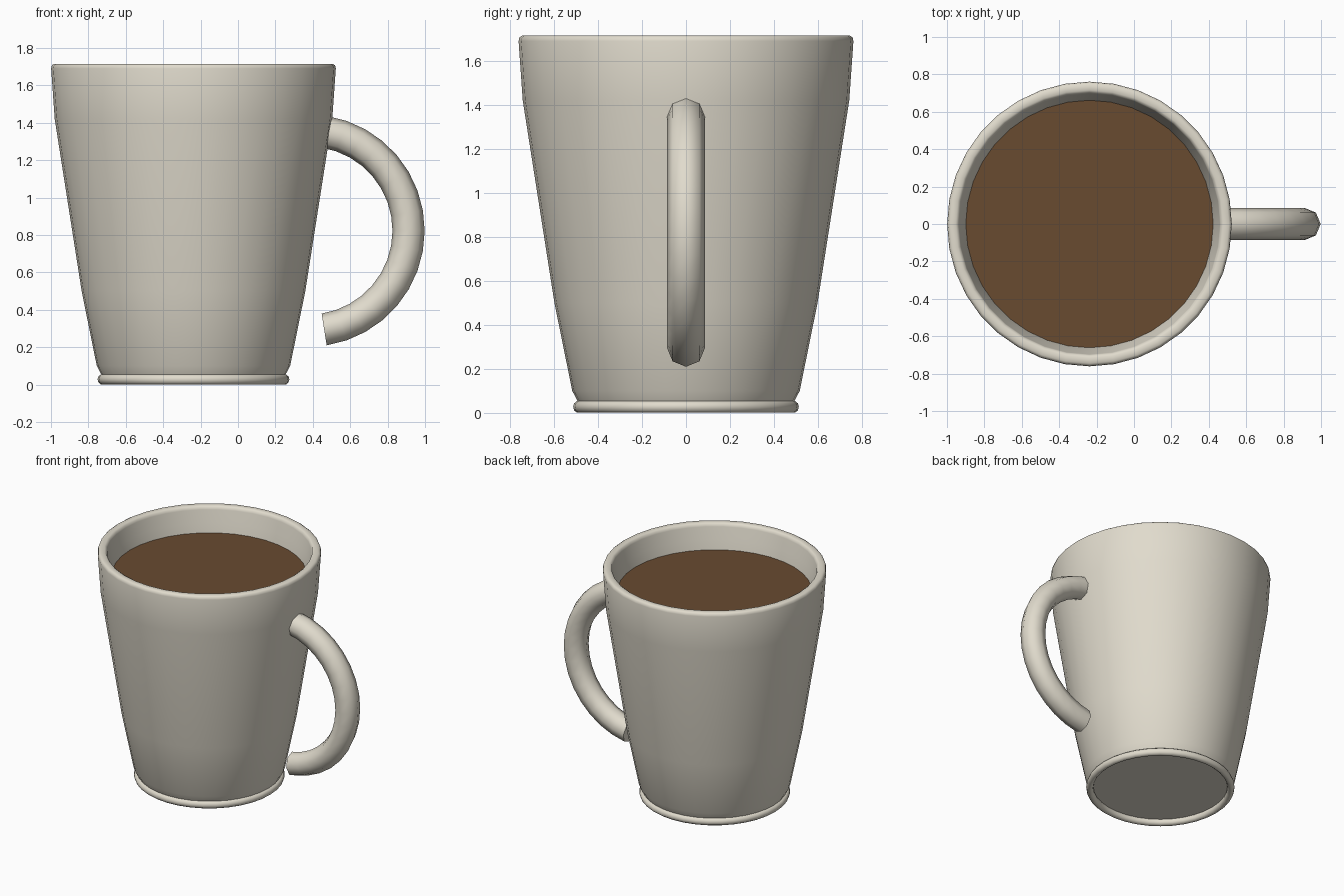
import bpy, bmesh, math
from mathutils import Vector

if "Cube" in bpy.data.objects:
    bpy.data.objects.remove(bpy.data.objects["Cube"])

CX = -0.238      # mug axis
SIDES = 36


def material(name, rgb):
    m = bpy.data.materials.new(name)
    m.diffuse_color = (*rgb, 1)
    m.use_nodes = True
    m.node_tree.nodes["Principled BSDF"].inputs["Base Color"].default_value = m.diffuse_color
    return m


cream = material("cream ceramic", (0.75, 0.71, 0.61))
brown = material("brown coffee", (0.14, 0.07, 0.03))


def finish(name, bm, mat, angle=40):
    bmesh.ops.recalc_face_normals(bm, faces=bm.faces)
    mesh = bpy.data.meshes.new(name)
    bm.to_mesh(mesh)
    bm.free()
    mesh.materials.append(mat)
    ob = bpy.data.objects.new(name, mesh)
    bpy.context.collection.objects.link(ob)
    bpy.ops.object.select_all(action='DESELECT')
    ob.select_set(True)
    bpy.context.view_layer.objects.active = ob
    bpy.ops.object.shade_smooth_by_angle(angle=math.radians(angle))
    return ob


def skin(bm, rings, wrap):
    """Join successive closed rings of vertices with quads."""
    pairs = list(zip(rings, rings[1:]))
    if wrap:
        pairs.append((rings[-1], rings[0]))
    for a, b in pairs:
        n = len(a)
        for i in range(n):
            j = (i + 1) % n
            bm.faces.new((a[i], a[j], b[j], b[i]))


def revolve(name, profile, mat, wrap=False, angle=40):
    """Lathe (radius, z) points about the mug axis; open ends get capped."""
    bm = bmesh.new()
    rings = []
    for r, z in profile:
        rings.append([bm.verts.new((CX + r * math.cos(t), r * math.sin(t), z))
                      for t in (2 * math.pi * i / SIDES for i in range(SIDES))])
    skin(bm, rings, wrap)
    if not wrap:
        bm.faces.new(rings[0])
        bm.faces.new(rings[-1])
    return finish(name, bm, mat, angle)


# Mug wall: outside going up, rounded lip, inside going down
revolve("mug_body", [
    (0.485, 0.04), (0.517, 0.10), (0.598, 0.50), (0.742, 1.42),
    (0.761, 1.69), (0.757, 1.707), (0.745, 1.715),
    (0.715, 1.715), (0.702, 1.707), (0.697, 1.69),
    (0.680, 1.60), (0.661, 1.53), (0.54, 0.50), (0.47, 0.12)], cream, angle=50)

# Rounded foot ring under the body
revolve("foot_ring", [
    (0.488 + 0.025 * math.cos(a), 0.0275 + 0.0275 * math.sin(a))
    for a in (2 * math.pi * i / 10 for i in range(10))], cream, wrap=True, angle=60)

# Coffee surface
bm = bmesh.new()
bmesh.ops.create_circle(bm, cap_ends=True, segments=SIDES, radius=0.662)
bmesh.ops.translate(bm, verts=bm.verts, vec=(CX, 0, 1.532))
finish("coffee", bm, brown)

# Handle: eight-sided tube swept along an arc, with flat ends
bm = bmesh.new()
rings = []
STEPS, SWEEP, R, TUBE = 16, math.radians(81), 0.535, 0.086
for k in range(STEPS + 1):
    t = -SWEEP + 2 * SWEEP * k / STEPS
    out = Vector((math.cos(t), 0, math.sin(t)))
    mid = Vector((0.377, 0, 0.823)) + out * R
    rings.append([bm.verts.new(mid + TUBE * (out * math.cos(a) + Vector((0, math.sin(a), 0))))
                  for a in (math.pi * i / 4 for i in range(8))])
skin(bm, rings, False)
bm.faces.new(rings[0])
bm.faces.new(rings[-1])
finish("handle", bm, cream, angle=60)
